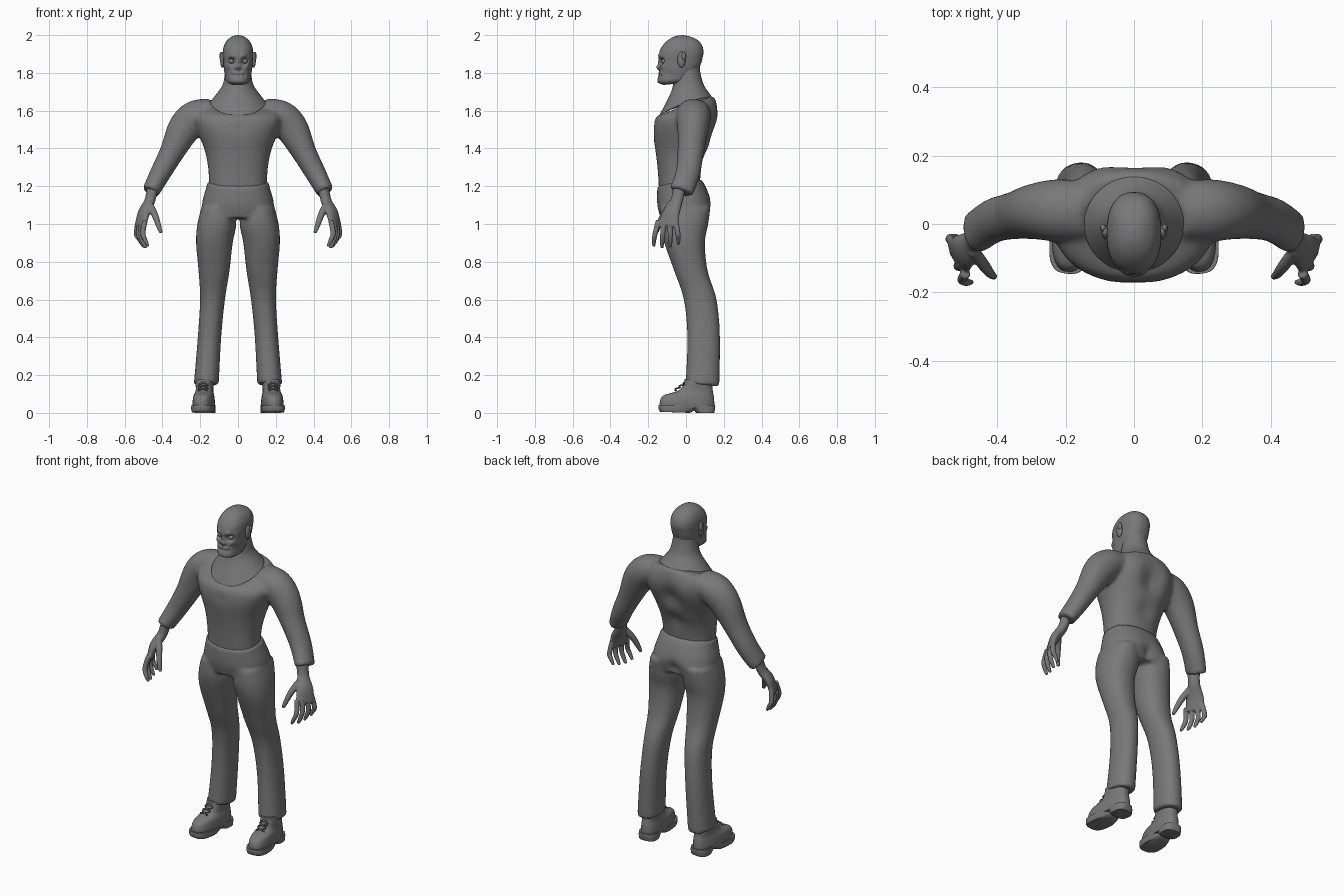
import bpy, bmesh
from math import sin, cos, pi, exp, radians, copysign
from mathutils import Vector, Matrix

cube = bpy.data.objects.get("Cube")
if cube:
    bpy.data.objects.remove(cube)

grey = bpy.data.materials.new("mid grey")
grey.use_nodes = True
grey.diffuse_color = (0.19, 0.19, 0.19, 1)
grey.node_tree.nodes["Principled BSDF"].inputs["Base Color"].default_value = (0.19, 0.19, 0.19, 1)


def spline(rows, steps):
    """Pass a smooth curve through rows of numbers."""
    rows = [Vector(r) for r in rows]
    out = []
    for i in range(len(rows) - 1):
        a, b = rows[i], rows[i + 1]
        before = rows[i - 1] if i else a
        after = rows[i + 2] if i + 2 < len(rows) else b
        for k in range(steps):
            t = k / steps
            m, n = (b - before) / 2, (after - a) / 2
            out.append(a + m * t + (3 * (b - a) - 2 * m - n) * t ** 2
                       + (2 * (a - b) + m + n) * t ** 3)
    return out + [rows[-1]]


def skin(bm, rings, mirror=False):
    """Join rings of points into a closed surface."""
    for side in (1, -1) if mirror else (1,):
        loops = [[bm.verts.new((p.x * side, p.y, p.z)) for p in ring] for ring in rings]
        for low, high in zip(loops, loops[1:]):
            for j in range(len(low)):
                bm.faces.new((low[j - 1], low[j], high[j], high[j - 1]))
        bm.faces.new(loops[0])
        bm.faces.new(loops[-1])


def angles(sides):
    return [2 * pi * j / sides for j in range(sides)]


def stack(bm, rows, steps=5, sides=40, power=0.9, lift=0, mirror=False):
    """Loft of rows: x, half width, front y, front z, back y, back z."""
    bend = lambda v: copysign(abs(v) ** power, v)
    rings = []
    for x, wide, yf, zf, yb, zb in spline(rows, steps):
        front, back = Vector((x, yf, zf)), Vector((x, yb, zb))
        rings.append([(front + back) / 2 + (front - back) / 2 * bend(sin(a))
                      + Vector((wide * bend(cos(a)), 0, lift * cos(a) ** 2))
                      for a in angles(sides)])
    skin(bm, rings, mirror)


def tube(bm, rows, broad=(0, 1, 0), steps=5, sides=20, mirror=False):
    """Limb of rows: x, y, z, thin radius, broad radius."""
    path = spline(rows, steps)
    rings = []
    for i, row in enumerate(path):
        here = Vector(row[:3])
        along = (Vector(path[min(i + 1, len(path) - 1)][:3])
                 - Vector(path[max(i - 1, 0)][:3])).normalized()
        v = Vector(broad)
        v = (v - along * v.dot(along)).normalized()
        u = along.cross(v)
        rings.append([here + u * row[3] * cos(a) + v * row[4] * sin(a) for a in angles(sides)])
    skin(bm, rings, mirror)


def ball(bm, place, size):
    bmesh.ops.create_uvsphere(bm, u_segments=20, v_segments=12, radius=1,
                              matrix=Matrix.Translation(place) @ Matrix.Diagonal((*size, 1)))


def sculpt(bm, dabs):
    """Push the surface along y around each spot and its mirror image."""
    for v in bm.verts:
        p = v.co.copy()
        for x, y, z, reach, push in dabs:
            d = Vector((abs(p.x) - x, p.y - y, p.z - z)).length
            v.co.y += push * exp(-(d / reach) ** 2)


def finish(bm, name, mirror=False, voxel=0, soften=5):
    bmesh.ops.recalc_face_normals(bm, faces=bm.faces)
    mesh = bpy.data.meshes.new(name)
    bm.to_mesh(mesh)
    bm.free()
    mesh.materials.append(grey)
    obj = bpy.data.objects.new(name, mesh)
    bpy.context.collection.objects.link(obj)
    bpy.ops.object.select_all(action="DESELECT")
    obj.select_set(True)
    bpy.context.view_layer.objects.active = obj
    bpy.ops.object.shade_smooth_by_angle(angle=radians(50))
    if mirror:
        obj.modifiers.new("Mirror", "MIRROR").use_clip = False
    if voxel:
        blend = obj.modifiers.new("Blend", "REMESH")
        blend.mode, blend.voxel_size, blend.use_smooth_shade = "VOXEL", voxel, True
        relax = obj.modifiers.new("Relax", "SMOOTH")
        relax.factor, relax.iterations = 0.5, soften


# Shirt: torso with chest, shoulder blades and spine, plus both sleeves
bm = bmesh.new()
stack(bm, [(0, .152, -.143, 1.17, .07, 1.19), (0, .158, -.15, 1.29, .085, 1.3),
           (0, .178, -.162, 1.39, .12, 1.4), (0, .215, -.174, 1.48, .155, 1.5),
           (0, .235, -.168, 1.54, .165, 1.6), (0, .2, -.158, 1.565, .155, 1.66),
           (0, .15, -.143, 1.577, .138, 1.678)])
sculpt(bm, [(0, .15, 1.5, .06, -.03), (0, .1, 1.35, .05, -.015), (.11, .16, 1.56, .07, .014),
            (0, -.17, 1.5, .03, .006)])
tube(bm, [(.13, .04, 1.6, .065, .085), (.22, .04, 1.57, .088, .092), (.285, .037, 1.505, .088, .083),
          (.35, .025, 1.38, .066, .07), (.41, .01, 1.27, .056, .066),
          (.463, -.025, 1.17, .047, .065)], mirror=True)
finish(bm, "shirt", voxel=.011, soften=8)

# Trousers: hips and both legs
bm = bmesh.new()
stack(bm, [(0, .161, -.152, 1.2, .082, 1.235), (0, .17, -.153, 1.17, .108, 1.19),
           (0, .19, -.152, 1.1, .138, 1.1), (0, .175, -.135, 1.03, .12, 1.03)], lift=.008)
sculpt(bm, [(0, .14, 1.07, .04, -.03)])
stack(bm, [(.108, .085, -.135, 1.09, .13, 1.09), (.112, .103, -.138, 1, .118, 1),
           (.125, .097, -.115, .9, .1, .9), (.127, .082, -.062, .75, .115, .75),
           (.135, .066, -.012, .6, .162, .6), (.151, .062, .007, .4, .18, .4),
           (.168, .066, -.002, .16, .176, .14)], mirror=True)
finish(bm, "trousers", voxel=.011)

# Neck
bm = bmesh.new()
stack(bm, [(0, .146, -.142, 1.573, .138, 1.674), (0, .122, -.118, 1.62, .125, 1.69),
           (0, .083, -.083, 1.69, .095, 1.735), (0, .07, -.068, 1.74, .076, 1.8),
           (0, .062, -.06, 1.8, .072, 1.85)], lift=.02, power=1)
finish(bm, "neck")

# Head with brow, sockets, nose, cheeks, mouth and chin
bm = bmesh.new()
stack(bm, [(0, .04, -.12, 1.736, -.03, 1.745), (0, .062, -.146, 1.75, .02, 1.765),
           (0, .07, -.148, 1.78, .06, 1.805), (0, .076, -.142, 1.815, .078, 1.845),
           (0, .078, -.142, 1.85, .088, 1.88), (0, .08, -.145, 1.885, .093, 1.91),
           (0, .076, -.133, 1.93, .085, 1.945), (0, .058, -.1, 1.97, .06, 1.975),
           (0, .03, -.06, 1.993, .02, 1.993), (0, .004, -.022, 2, -.015, 2)],
      steps=8, sides=96, power=.85)
sculpt(bm, [(.036, -.135, 1.862, .018, .03), (.03, -.14, 1.888, .014, -.01),
            (0, -.142, 1.83, .013, -.016), (0, -.142, 1.855, .012, -.006),
            (.014, -.145, 1.812, .008, .012), (.05, -.125, 1.835, .016, -.012),
            (.066, -.1, 1.795, .02, .012), (.012, -.148, 1.788, .009, .009),
            (.034, -.14, 1.788, .009, .009), (.02, -.148, 1.803, .012, -.005),
            (.015, -.148, 1.752, .015, -.005)])
finish(bm, "head")

# Eyes and ears
bm = bmesh.new()
ball(bm, (.035, -.116, 1.862), (.016, .016, .013))
finish(bm, "eye", mirror=True)
bm = bmesh.new()
ball(bm, (.083, -.024, 1.87), (.012, .021, .042))
ball(bm, (.09, -.012, 1.888), (.009, .012, .022))
finish(bm, "ear", mirror=True)

# Hands: wrist and palm, four fingers and a thumb
bm = bmesh.new()
across = (-.45, -.9, 0)
tube(bm, [(.452, -.035, 1.19, .028, .036), (.468, -.05, 1.12, .027, .034),
          (.498, -.078, 1.06, .026, .05), (.515, -.098, .99, .017, .056)], across)
for i in range(4):
    t = i / 3
    x, y = .532 - .035 * t, -.055 - .09 * t
    drop = (.02, .005, 0, .01)[i]
    tube(bm, [(x - .005, y, 1.02, .015, .015), (x + .006, y + .012 - .03 * t, .95, .014, .014),
              (x - .008, y + .015 - .04 * t, .9 + drop, .012, .012),
              (x - .022, y + .015 - .04 * t, .872 + drop, .008, .008)], across, sides=12)
tube(bm, [(.472, -.075, 1.11, .018, .02), (.441, -.118, 1.05, .018, .018),
          (.42, -.145, .99, .014, .014), (.407, -.155, .953, .009, .009)], across, sides=12)
finish(bm, "hand", mirror=True, voxel=.005, soften=3)

# Shoes: upper, sole, heel, collar and laces, turned out a little
bm = bmesh.new()
mid = .173
stack(bm, [(mid, .054, -.135, .025, .148, .025), (mid, .057, -.14, .055, .15, .05),
           (mid, .053, -.12, .092, .148, .085), (mid, .046, -.04, .118, .142, .115),
           (mid, .047, -.012, .155, .14, .155), (mid, .046, -.008, .18, .138, .18)], power=.8)
stack(bm, [(mid, .056, -.138, .006, .02, 0), (mid, .06, -.146, .02, .045, .014),
           (mid, .06, -.146, .042, .06, .036)], steps=2, power=.7)
stack(bm, [(mid, .052, .055, 0, .148, 0), (mid, .054, .035, .022, .154, .022),
           (mid, .054, .02, .042, .154, .042)], steps=2, power=.7)
for i in range(3):
    y, z = -.055 + .022 * i, .118 + .016 * i
    for side in (1, -1):
        tube(bm, [(mid - .026 * side, y, z, .004, .004), (mid, y - .002, z + .01, .004, .004),
                  (mid + .026 * side, y + .016, z + .012, .004, .004)], steps=3, sides=8)
bmesh.ops.rotate(bm, verts=bm.verts, cent=(mid, .1, 0), matrix=Matrix.Rotation(radians(5), 3, "Z"))
finish(bm, "shoe", mirror=True)
